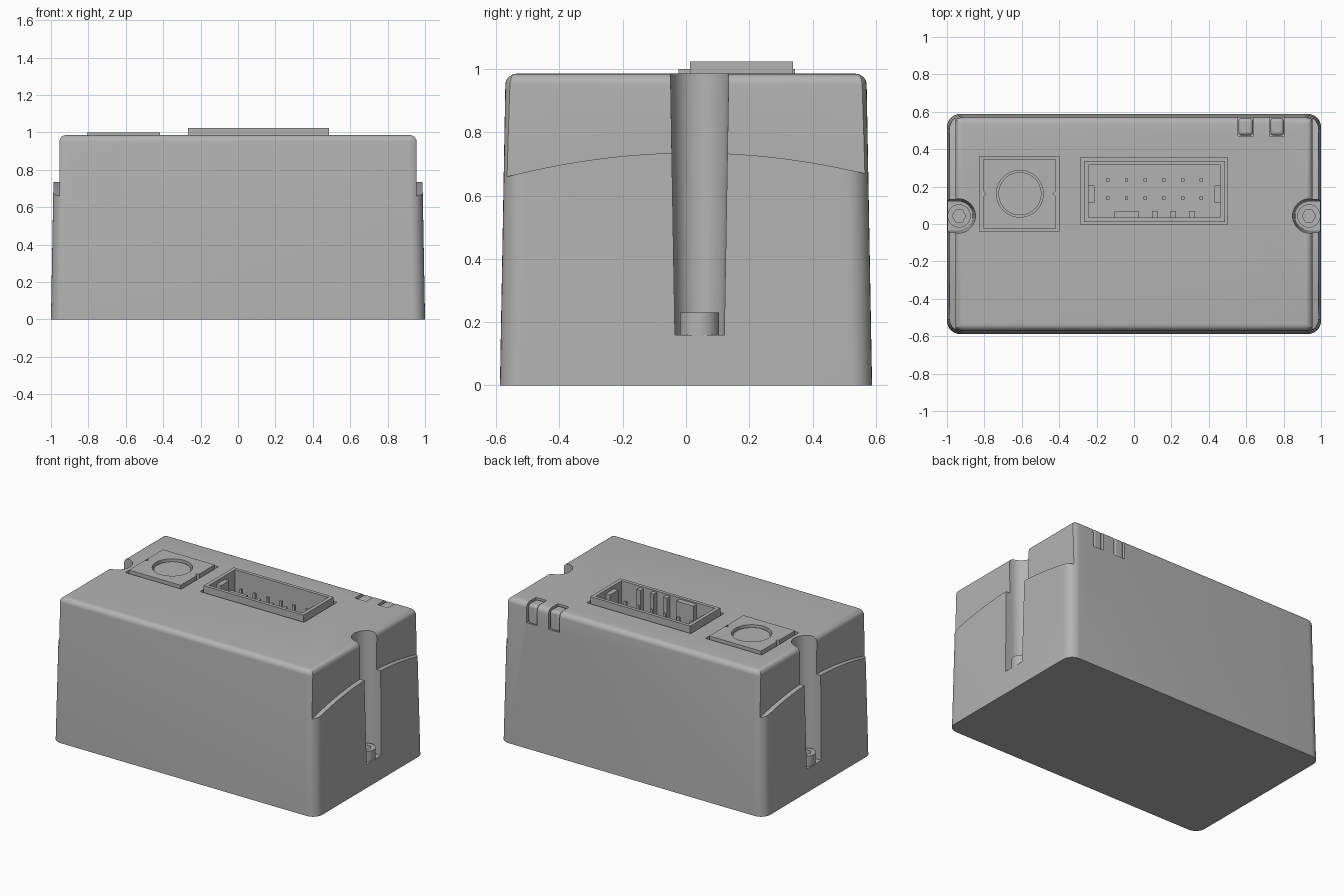
import bpy, bmesh
from math import sin, cos, pi, radians

cube = bpy.data.objects.get("Cube")
if cube:
    bpy.data.objects.remove(cube, do_unlink=True)

grey = bpy.data.materials.new("neutral grey")
grey.use_nodes = True
COLOUR = (0.45, 0.45, 0.45, 1)
grey.diffuse_color = COLOUR
grey.node_tree.nodes["Principled BSDF"].inputs["Base Color"].default_value = COLOUR


def loft(name, rings):
    """Closed solid through rings of equal point count."""
    bm = bmesh.new()
    loops = [[bm.verts.new(p) for p in ring] for ring in rings]
    n = len(loops[0])
    for a, b in zip(loops, loops[1:]):
        for i in range(n):
            j = (i + 1) % n
            bm.faces.new((a[i], a[j], b[j], b[i]))
    bm.faces.new(loops[0][::-1])
    bm.faces.new(loops[-1])
    bmesh.ops.recalc_face_normals(bm, faces=bm.faces)
    mesh = bpy.data.meshes.new(name)
    bm.to_mesh(mesh)
    bm.free()
    mesh.materials.append(grey)
    ob = bpy.data.objects.new(name, mesh)
    bpy.context.collection.objects.link(ob)
    return ob


def box(name, x0, x1, y0, y1, z0, z1):
    return loft(name, [[(x0, y0, z), (x1, y0, z), (x1, y1, z), (x0, y1, z)] for z in (z0, z1)])


def cylinder(name, x, y, r, z0, z1, sides=48):
    return loft(name, [[(x + r * cos(2 * pi * i / sides), y + r * sin(2 * pi * i / sides), z)
                        for i in range(sides)] for z in (z0, z1)])


def cut(ob, cutter):
    """Subtract the cutter, then discard it."""
    cutter.hide_render = True
    mod = ob.modifiers.new("cut", "BOOLEAN")
    mod.operation, mod.solver, mod.object = "DIFFERENCE", "EXACT", cutter
    bpy.context.view_layer.objects.active = ob
    bpy.ops.object.modifier_apply(modifier=mod.name)
    bpy.data.objects.remove(cutter, do_unlink=True)


def rounded_rect(hx, hy, r, z, steps=8):
    ring = []
    for k, (sx, sy) in enumerate([(1, 1), (-1, 1), (-1, -1), (1, -1)]):
        for i in range(steps + 1):
            a = pi / 2 * (k + i / steps)
            ring.append((sx * (hx - r) + r * cos(a), sy * (hy - r) + r * sin(a), z))
    return ring


# Housing: drafted rounded box with a rounded top edge
TOP, FILLET, SIDE = 0.985, 0.035, 0.955
rings = [rounded_rect(1, 0.588, 0.07, 0)]
for i in range(7):
    a = pi / 2 * i / 6
    inset = FILLET * (1 - cos(a))
    z = TOP - FILLET + FILLET * sin(a)
    rings.append(rounded_rect(1 - 0.018 * z - inset, 0.588 - 0.018 * z - inset, 0.07 - inset, z))
housing = loft("housing", rings)

GROOVE_X, GROOVE_Y, GROOVE_Z = 0.94, 0.043, 0.16
for s in (1, -1):
    # Stepped side with a curved ledge
    ys = [-0.7 + 1.4 * i / 32 for i in range(33)]
    outline = [(y, 0.735 - 0.22 * (y - 0.02) ** 2) for y in ys] + [(0.7, 1.2), (-0.7, 1.2)]
    cut(housing, loft("ledge_cutter", [[(s * x, y, z) for y, z in outline] for x in (SIDE, 1.2)]))

    # Rounded upper edge of the stepped side
    arc = [(SIDE - FILLET + FILLET * sin(pi / 2 * i / 6), TOP - FILLET + FILLET * cos(pi / 2 * i / 6))
           for i in range(7)]
    outline = arc + [(1.1, TOP - FILLET), (1.1, 1.1), (SIDE - FILLET, 1.1)]
    cut(housing, loft("edge_cutter", [[(s * x, y, z) for x, z in outline] for y in (-0.8, 0.8)]))

    # Tapered open screw channel
    channel = []
    for r, z in ((0.078, GROOVE_Z), (0.094, 1.1)):
        ring = [(s * (GROOVE_X - r * sin(pi * i / 24)), GROOVE_Y + r * cos(pi * i / 24), z)
                for i in range(25)]
        channel.append(ring + [(s * 1.2, GROOVE_Y - r, z), (s * 1.2, GROOVE_Y + r, z)])
    cut(housing, loft("channel_cutter", channel))

# Openings for the top parts
cut(housing, box("button_opening", -0.825, -0.4, -0.04, 0.36, 0.9, 1.1))
cut(housing, box("connector_opening", -0.285, 0.5, -0.003, 0.355, 0.75, 1.1))

# Indicator windows wrapped over the rear edge
for name, x0, x1 in (("left_indicator", 0.725, 0.805), ("right_indicator", 0.555, 0.64)):
    cut(housing, box("window_cutter", x0, x1, 0.47, 0.7, 0.85, 1.1))
    window = box(name, x0 + 0.003, x1 - 0.003, 0.473, 0.567, 0.84, 0.98)
    bev = window.modifiers.new("soft edge", "BEVEL")
    bev.width, bev.segments = 0.02, 4

# Socket-head screws
for name, s in (("left_screw", 1), ("right_screw", -1)):
    screw = cylinder(name, s * 0.935, GROOVE_Y, 0.062, GROOVE_Z - 0.01, 0.23)
    cut(screw, cylinder("hex_cutter", s * 0.935, GROOVE_Y, 0.036, 0.19, 0.3, 6))

# Push button in its square frame
BX, BY = -0.61, 0.162
frame = box("button_frame", -0.808, -0.417, -0.024, 0.344, 0.89, 1.0)
cut(frame, cylinder("button_hole", BX, BY, 0.125, 0.94, 1.1, 64))
for x in (-0.808, -0.417):
    cut(frame, cylinder("notch_cutter", x, BY, 0.016, 0.85, 1.1, 4))
cylinder("button", BX, BY, 0.115, 0.93, 0.985, 64)

# Pin header shroud
FLOOR = 0.8
shroud = box("connector_shroud", -0.268, 0.487, 0.012, 0.338, 0.74, 1.024)
cut(shroud, box("cavity_cutter", -0.243, 0.462, 0.035, 0.315, FLOOR, 1.1))

# Keying ribs and end tabs inside the shroud
for x0, x1 in ((-0.105, 0.025), (0.095, 0.125), (0.195, 0.225), (0.295, 0.325)):
    box("connector_rib", x0, x1, 0.03, 0.07, FLOOR - 0.01, 1.015)
for x0, x1 in ((-0.248, -0.21), (0.43, 0.467)):
    box("connector_end_tab", x0, x1, 0.115, 0.205, FLOOR - 0.01, 1.0)

# Two rows of contact pins
for row in (0.14, 0.235):
    for i in range(6):
        x = -0.14 + 0.1 * i
        box("contact_pin", x - 0.009, x + 0.009, row - 0.008, row + 0.008, FLOOR - 0.01, 0.95)

# Smooth curved faces, keep edges crisp
for ob in bpy.data.objects:
    ob.select_set(ob.type == "MESH")
bpy.context.view_layer.objects.active = housing
bpy.ops.object.shade_smooth_by_angle(angle=radians(30))
